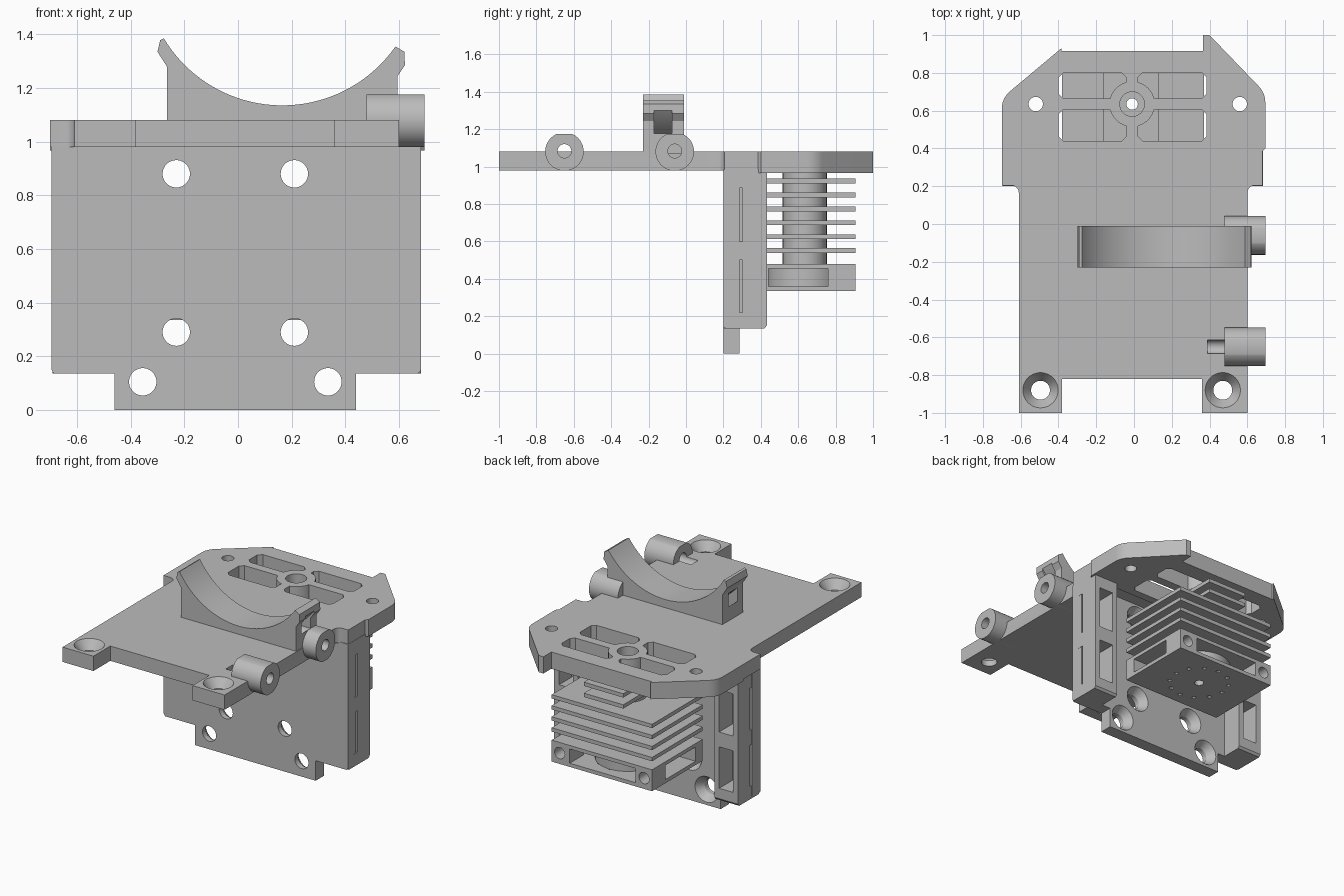
import bpy, bmesh, math

if "Cube" in bpy.data.objects:
    bpy.data.objects.remove(bpy.data.objects["Cube"])

grey = bpy.data.materials.new("light_grey")
grey.use_nodes = True
colour = (0.5, 0.5, 0.5, 1)
grey.diffuse_color = colour
grey.node_tree.nodes["Principled BSDF"].inputs["Base Color"].default_value = colour

ORDER = {"x": lambda u, v, w: (w, u, v),
         "y": lambda u, v, w: (u, w, v),
         "z": lambda u, v, w: (u, v, w)}


def loft(name, low, high, axis, a, b):
    """Solid between two outlines of equal length, along an axis."""
    bm = bmesh.new()
    place = ORDER[axis]
    lo = [bm.verts.new(place(u, v, a)) for u, v in low]
    hi = [bm.verts.new(place(u, v, b)) for u, v in high]
    bm.faces.new(lo)
    bm.faces.new(hi)
    n = len(lo)
    for i in range(n):
        j = (i + 1) % n
        bm.faces.new((lo[i], lo[j], hi[j], hi[i]))
    bmesh.ops.recalc_face_normals(bm, faces=bm.faces)
    mesh = bpy.data.meshes.new(name)
    bm.to_mesh(mesh)
    bm.free()
    mesh.materials.append(grey)
    ob = bpy.data.objects.new(name, mesh)
    bpy.context.collection.objects.link(ob)
    return ob


def prism(name, pts, axis, a, b):
    return loft(name, pts, pts, axis, a, b)


def box(name, x, y, z):
    return prism(name, [(x[0], y[0]), (x[1], y[0]), (x[1], y[1]), (x[0], y[1])], "z", *z)


def arc(c, r, start, end, n):
    angles = [math.radians(start + (end - start) * i / n) for i in range(n + 1)]
    return [(c[0] + r * math.cos(t), c[1] + r * math.sin(t)) for t in angles]


def cyl(name, c, r, axis, a, b, r2=None, n=40):
    ring = arc(c, r, 0, 360, n)[:-1]
    top = arc(c, r if r2 is None else r2, 0, 360, n)[:-1]
    return loft(name, ring, top, axis, a, b)


def boolean(ob, tools, operation="DIFFERENCE"):
    """Apply a boolean with each tool, then discard the tools."""
    for tool in tools:
        mod = ob.modifiers.new("cut", "BOOLEAN")
        mod.object, mod.operation, mod.solver = tool, operation, "EXACT"
    graph = bpy.context.evaluated_depsgraph_get()
    graph.update()
    mesh = bpy.data.meshes.new_from_object(ob.evaluated_get(graph))
    ob.modifiers.clear()
    ob.data = mesh
    for tool in tools:
        bpy.data.objects.remove(tool)
    return ob


MID = -0.005
CORE = (-0.01, 0.635)

# Top plate with two front ears
front_half = [(-0.61, -1), (-0.38, -1), (-0.38, -0.82), (0.36, -0.82), (0.36, -1), (0.6, -1)]
top_plate = prism("top_plate", front_half
                  + arc((0.64, 0.165), 0.04, 180, 90, 5) + [(0.68, 0.205), (0.68, 0.4), (-0.7, 0.4)]
                  + [(-0.7, 0.205)] + arc((-0.65, 0.165), 0.04, 90, 0, 5), "z", 0.98, 1.08)
cuts = []
for x in (-0.495, 0.47):
    cuts += [cyl("hole", (x, -0.88), 0.05, "z", 0.9, 1.2),
             cyl("sink", (x, -0.88), 0.05, "z", 1.02, 1.085, 0.097)]

# Two cable sockets on the left edge, each with a groove into the plate
for y, label in ((-0.65, "front"), (-0.06, "rear")):
    socket = cyl(label + "_socket", (y, 1.08), 0.103, "x", 0.478, 0.695)
    boolean(socket, [box("trim", (0.4, 0.8), (y - 0.2, y + 0.2), (1.175, 1.3)),
                     box("trim", (0.4, 0.8), (y - 0.2, y + 0.2), (0.8, 0.98)),
                     cyl("bore", (y, 1.083), 0.037, "x", 0.39, 0.8)])
    cuts.append(cyl("groove", (y, 1.083), 0.037, "x", 0.39, 0.8))
boolean(top_plate, cuts)

# Rear deck: chamfered corners, four vent windows and a hub hole
rear_deck = prism("rear_deck", [(-0.7, 0.385), (0.68, 0.385), (0.695, 0.4)]
                  + arc((0.575, 0.645), 0.12, 0, 45, 6)
                  + [(0.4, 1), (0.365, 1), (0.365, 0.915), (-0.385, 0.915), (-0.385, 0.93)]
                  + arc((-0.58, 0.61), 0.12, 130, 180, 6), "z", 0.967, 1.08)
cuts = [cyl("hub_hole", CORE, 0.065, "z", 0.9, 1.2)]
for x in (-0.52, 0.56):
    cuts.append(cyl("hole", (x, 0.635), 0.038, "z", 0.9, 1.2))
for x in ((-0.4, -0.04), (0.02, 0.385)):
    for y in ((0.44, 0.605), (0.665, 0.8)):
        c = 0.025
        window = prism("window", [(x[0] + c, y[0]), (x[1] - c, y[0]), (x[1], y[0] + c), (x[1], y[1] - c),
                                  (x[1] - c, y[1]), (x[0] + c, y[1]), (x[0], y[1] - c), (x[0], y[0] + c)],
                       "z", 0.9, 1.2)
        cuts.append(boolean(window, [cyl("hub", CORE, 0.12, "z", 0.8, 1.3)]))
boolean(rear_deck, cuts)

# Hanging mounting plate with a lower tongue and countersunk bolt holes
mount_plate = prism("mount_plate", [(-0.46, 0), (0.44, 0), (0.44, 0.135), (0.67, 0.135), (0.68, 0.15),
                                    (0.68, 0.985), (-0.695, 0.985), (-0.695, 0.15), (-0.685, 0.135),
                                    (-0.46, 0.135)], "y", 0.2, 0.287)
cuts = []
for x, z in ((-0.23, 0.88), (0.21, 0.88), (-0.23, 0.29), (0.21, 0.29), (-0.355, 0.105), (0.335, 0.105)):
    cuts += [cyl("hole", (x, z), 0.051, "y", 0.1, 0.4),
             cyl("sink", (x, z), 0.051, "y", 0.235, 0.292, 0.09)]
boolean(mount_plate, cuts)

# Hollow side posts with rear windows and narrow side slots
for side, label in ((-1, "right"), (1, "left")):
    def across(a, b):
        return sorted((MID + side * a, MID + side * b))
    inner, outer = across(0.51, 0.687)
    post = prism(label + "_post", [(0.2, 0.15), (0.21, 0.135), (0.42, 0.135), (0.432, 0.15),
                                   (0.432, 0.985), (0.2, 0.985)], "x", inner, outer)
    cuts = []
    for z in ((0.22, 0.5), (0.6, 0.885)):
        cuts += [box("window", across(0.545, 0.65), (0.258, 0.5), z),
                 box("slot", across(0.6, 0.75), (0.26, 0.303), z)]
    boolean(post, cuts)

# Curved cradle with flared lips and a strap channel
CENTRE = (0.165, 1.65)
cradle = prism("cradle", [(0.595, 1.07), (0.595, 1.245), (0.622, 1.285), (0.62, 1.335)]
               + arc(CENTRE, 0.515, -35, -149, 40)
               + [(-0.29, 1.378), (-0.3, 1.335), (-0.265, 1.28), (-0.265, 1.07)], "y", -0.23, -0.01)
channel = prism("channel", arc(CENTRE, 0.64, -15, -165, 40) + arc(CENTRE, 0.575, -165, -15, 40),
                "y", -0.17, -0.075)
boolean(cradle, [channel])

# Cooling core and fins: two narrow fins on top, four wide ones below
core = cyl("cooling_core", CORE, 0.118, "z", 0.34, 0.968)
boolean(core, [cyl("bore", CORE, 0.03, "z", 0.2, 1.2)])
for i in range(6):
    z = 0.91 - 0.0745 * i
    x = (-0.165, 0.13) if i < 2 else (-0.38, 0.37)
    fin = box("fin_%d" % (i + 1), x, (0.365, 0.905), (z, z + 0.026))
    boolean(fin, [cyl("gap", CORE, 0.1, "z", 0, 2)])

# Base block: open on the sides and back, with bolt holes and a perforated floor
base = box("base_block", (-0.38, 0.37), (0.365, 0.905), (0.335, 0.48))
cuts = [box("back_opening", (-0.255, 0.235), (0.6, 1), (0.36, 0.456)),
        box("side_opening", (-0.5, 0.5), (0.44, 0.76), (0.36, 0.456)),
        cyl("bore", CORE, 0.03, "z", 0.2, 0.6)]
for x in (-0.32, 0.31):
    cuts.append(cyl("bolt_hole", (x, 0.408), 0.038, "y", 0.77, 1))
for spot in arc(CORE, 0.19, 0, 360, 12)[:-1]:
    cuts.append(cyl("vent", spot, 0.014, "z", 0.3, 0.37, n=10))
boolean(base, cuts)
impeller = cyl("impeller", CORE, 0.2, "z", 0.359, 0.457)
boolean(impeller, [cyl("bore", CORE, 0.03, "z", 0.2, 0.6)])

# Smooth the round walls, keep the edges crisp
bpy.ops.object.select_all(action="DESELECT")
for ob in bpy.context.collection.objects:
    if ob.type == "MESH" and grey.name in ob.data.materials:
        ob.select_set(True)
        bpy.context.view_layer.objects.active = ob
bpy.ops.object.shade_smooth_by_angle(angle=math.radians(30))
